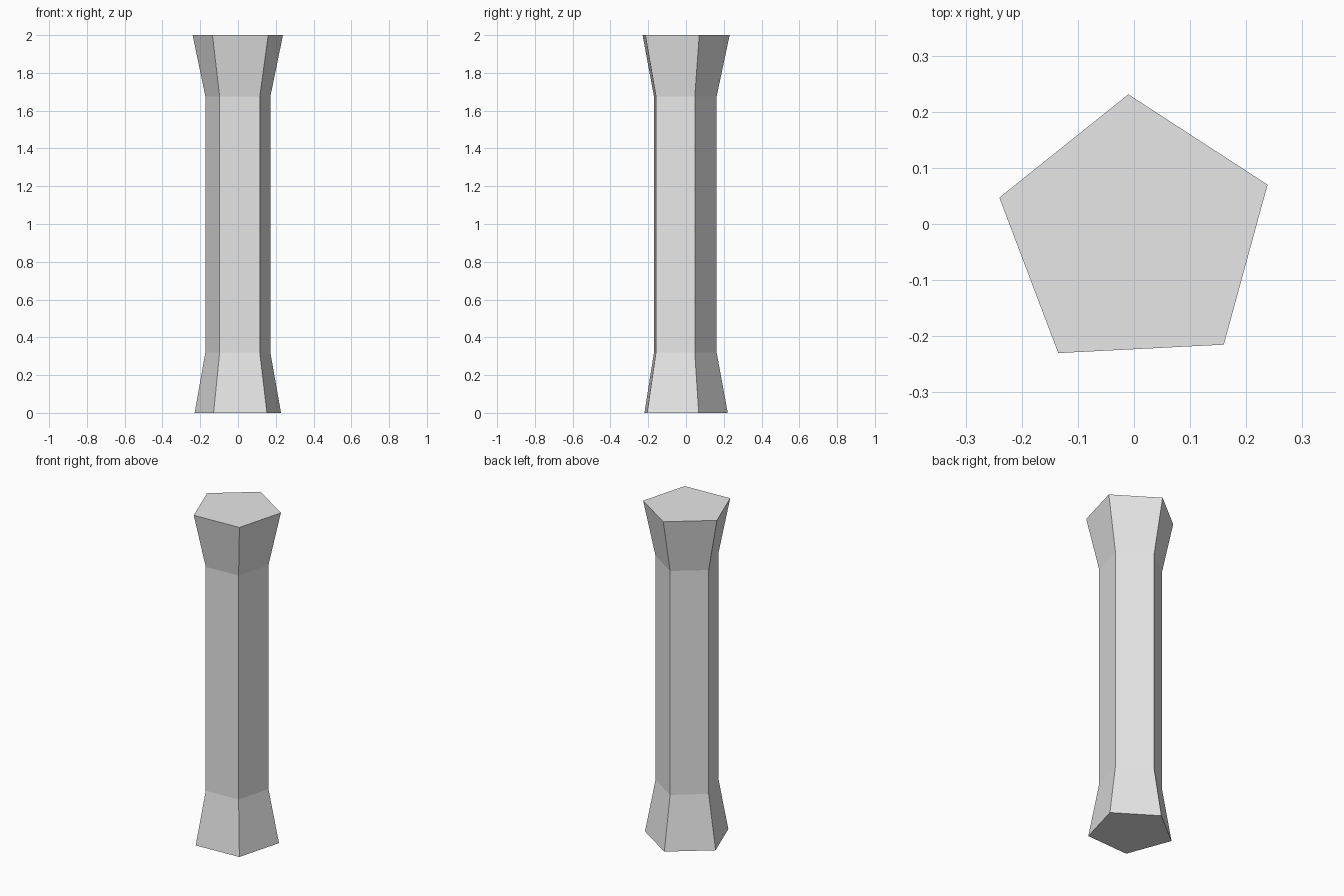
import bpy
import bmesh

cube = bpy.data.objects.get("Cube")
if cube:
    bpy.data.objects.remove(cube, do_unlink=True)

# Plain grey stone
stone = bpy.data.materials.new("light_grey")
stone.use_nodes = True
grey = (0.8, 0.8, 0.8, 1.0)
stone.diffuse_color = grey
stone.node_tree.nodes["Principled BSDF"].inputs["Base Color"].default_value = grey

# Slightly irregular five-sided cross-section, anticlockwise
PROFILE = [(-0.01, 0.231), (-0.24, 0.047), (-0.135, -0.23), (0.16, -0.215), (0.238, 0.07)]
# Height, scale and y shift of each ring: flared base, straight shaft, flared top
RINGS = [(0.0, 0.957, 0.0), (0.32, 0.72, -0.004), (1.675, 0.72, -0.004), (2.0, 1.0, 0.0)]


def loft(name, profile, rings, material):
    bm = bmesh.new()
    loops = [[bm.verts.new((x * s, y * s + dy, z)) for x, y in profile] for z, s, dy in rings]
    count = len(profile)
    for low, high in zip(loops, loops[1:]):
        for i in range(count):
            j = (i + 1) % count
            bm.faces.new((low[i], low[j], high[j], high[i]))
    bm.faces.new(loops[0][::-1])
    bm.faces.new(loops[-1])
    bmesh.ops.recalc_face_normals(bm, faces=bm.faces)
    mesh = bpy.data.meshes.new(name)
    bm.to_mesh(mesh)
    bm.free()
    mesh.materials.append(material)
    obj = bpy.data.objects.new(name, mesh)
    bpy.context.collection.objects.link(obj)
    return obj


# Pillar with flared ends
loft("pillar", PROFILE, RINGS, stone)
